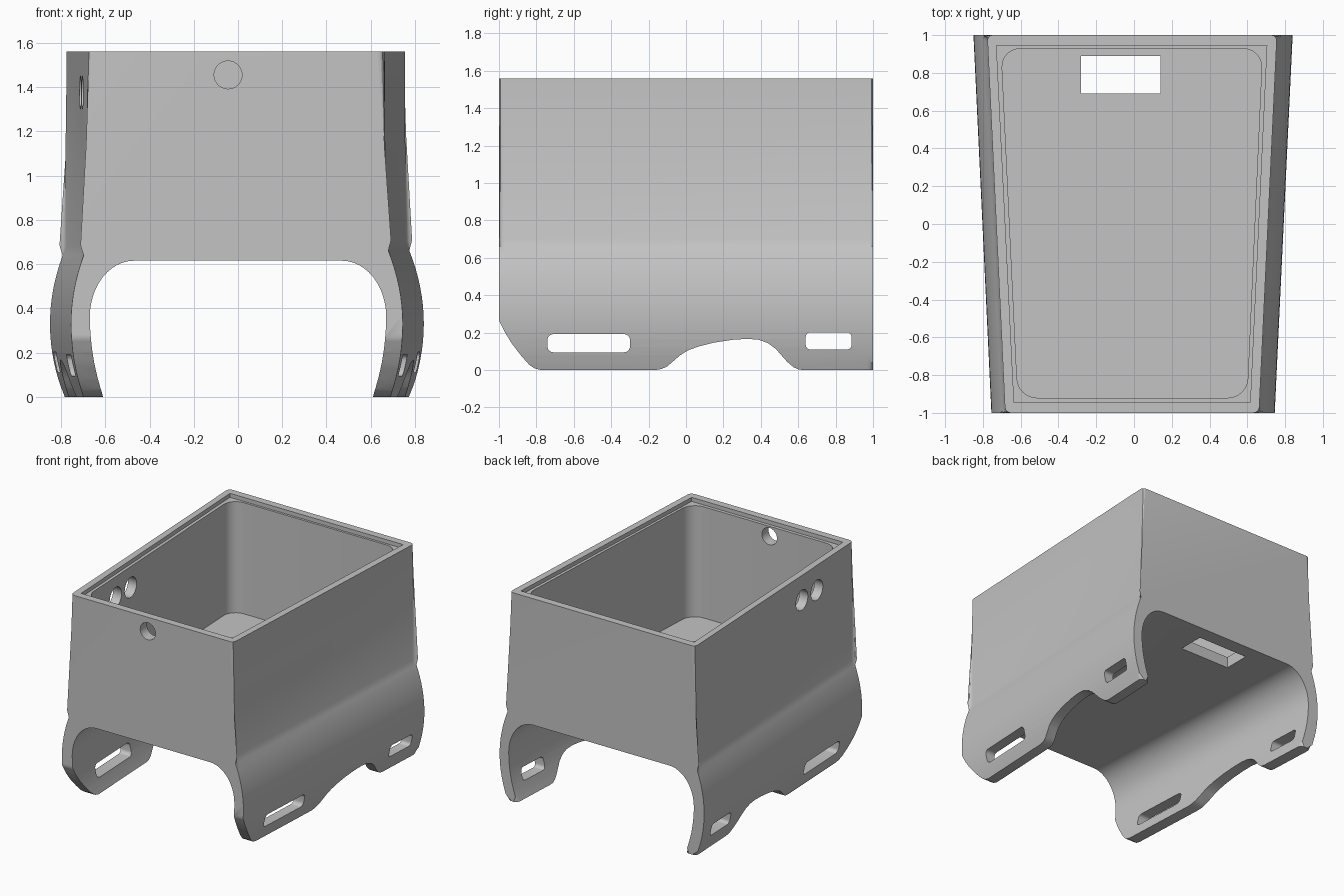
import bpy, bmesh, math
from mathutils import Matrix, Vector

cube = bpy.data.objects.get("Cube")
if cube:
    bpy.data.objects.remove(cube, do_unlink=True)

grey = bpy.data.materials.new("plain grey")
grey.use_nodes = True
colour = (0.55, 0.55, 0.55, 1)
grey.diffuse_color = colour
grey.node_tree.nodes["Principled BSDF"].inputs["Base Color"].default_value = colour

TOP = 1.56
FLARE = 0.095      # how much further out each side is at the back
FLOOR = 0.70


def make_object(name, bm):
    bmesh.ops.recalc_face_normals(bm, faces=bm.faces)
    mesh = bpy.data.meshes.new(name)
    bm.to_mesh(mesh)
    bm.free()
    mesh.materials.append(grey)
    obj = bpy.data.objects.new(name, mesh)
    bpy.context.collection.objects.link(obj)
    return obj


def solid(name, ring_a, ring_b, radius=0, segments=6, pick=None):
    """Join two matching rings; round the picked edges (default: the joining ones)."""
    bm = bmesh.new()
    a = [bm.verts.new(p) for p in ring_a]
    b = [bm.verts.new(p) for p in ring_b]
    n = len(a)
    bm.faces.new(a)
    bm.faces.new(b)
    for i in range(n):
        j = (i + 1) % n
        bm.faces.new((a[i], a[j], b[j], b[i]))
    if radius:
        side = set(a)
        if pick is None:
            pick = lambda e: (e.verts[0] in side) != (e.verts[1] in side)
        bmesh.ops.bevel(bm, geom=[e for e in bm.edges if pick(e)], offset=radius,
                        segments=segments, profile=0.5, affect='EDGES')
    return make_object(name, bm)


def box(name, lo, hi, radius=0):
    """Box whose edges along x are rounded."""
    corners = [(lo[1], lo[2]), (hi[1], lo[2]), (hi[1], hi[2]), (lo[1], hi[2])]
    return solid(name, [(lo[0], y, z) for y, z in corners],
                 [(hi[0], y, z) for y, z in corners], radius)


def tapered(name, y0, y1, front, back, z0, z1, radius=0):
    """Trapezoid block; front and back are (left, right) x ranges."""
    plan = [(front[0], y0), (front[1], y0), (back[1], y1), (back[0], y1)]
    return solid(name, [(x, y, z0) for x, y in plan],
                 [(x, y, z1) for x, y in plan], radius)


def cylinder(name, centre, axis, radius, depth):
    bm = bmesh.new()
    turn = Vector((0, 0, 1)).rotation_difference(Vector(axis)).to_matrix().to_4x4()
    bmesh.ops.create_cone(bm, cap_ends=True, segments=40, radius1=radius,
                          radius2=radius, depth=depth,
                          matrix=Matrix.Translation(centre) @ turn)
    return make_object(name, bm)


# Cross-section of one side at the front: inner arch, leg, then wall
def half_section(wall, leg):
    pts = []
    for i in range(13):
        t = math.pi / 2 * (1 - i / 12)
        pts.append((0.47 + 0.2 * math.cos(t), 0.36 + 0.255 * math.sin(t)))
    for i in range(1, 10):
        k = i / 9
        pts.append((0.67 - 0.07 * k * k, 0.36 * (1 - k)))
    join = 0.33 + math.sqrt((leg - wall) / 0.6)
    for i in range(18):
        z = join * i / 17
        pts.append((leg - 0.6 * (z - 0.33) ** 2, z))
    pts.append((wall, TOP))
    return pts


right = half_section(0.662, 0.745)
left = [(-x, z) for x, z in reversed(half_section(0.682, 0.755))]
section = right + left
front_ring = [(x, -1, z) for x, z in section]
back_ring = [(x + math.copysign(FLARE, x), 1, z) for x, z in section]


def end_edge(e):
    p, q = (v.co for v in e.verts)
    flat = abs(p.z - q.z) < 1e-4 and (p.z < 0.01 or p.z > TOP - 0.01)
    return abs(p.y - q.y) < 1e-4 and not flat


body = solid("saddle_box", front_ring, back_ring, 0.03, 4, end_edge)

# Hollow, lid ledge and floor opening
cutters = [
    tapered("pocket_cutter", -0.92, 0.928, (-0.615, 0.598), (-0.703, 0.68), FLOOR, 2, 0.1),
    tapered("lid_ledge_cutter", -0.945, 0.945, (-0.635, 0.615), (-0.728, 0.703), TOP - 0.03, 2),
    box("floor_opening_cutter", (-0.28, 0.69, 0.5), (0.14, 0.89, 0.8)),
]

# Round cable holes
cutters.append(cylinder("front_hole_cutter", (-0.045, -0.97, 1.455), (0, 1, 0), 0.063, 0.3))
for y in (-0.35, -0.54):
    cutters.append(cylinder("side_hole_cutter", (-0.7, y, 1.375), (1, 0, 0), 0.075, 0.3))

# Strap slots through both legs
cutters.append(box("front_slot_cutter", (-1, -0.74, 0.095), (1, -0.30, 0.192), 0.03))
cutters.append(box("back_slot_cutter", (-1, 0.64, 0.11), (1, 0.885, 0.202), 0.025))

# Shaped lower edges of the legs
corner_curve = [(-1.1, 0.5), (-1.02, 0.31), (-1, 0.265), (-0.97, 0.205), (-0.93, 0.14),
                (-0.88, 0.075), (-0.84, 0.03), (-0.81, 0.009), (-0.77, -0.001)]
scallop_curve = [(-0.17, -0.001), (-0.13, 0.006), (-0.1, 0.02), (-0.03, 0.08), (0.01, 0.105),
                 (0.07, 0.127), (0.15, 0.147), (0.25, 0.162), (0.33, 0.167), (0.39, 0.162),
                 (0.44, 0.143), (0.48, 0.113), (0.54, 0.045), (0.575, 0.015),
                 (0.6, 0.004), (0.63, -0.001)]
for name, curve in (("corner_cutter", corner_curve), ("scallop_cutter", scallop_curve)):
    outline = curve + [(curve[-1][0], -0.2), (curve[0][0], -0.2)]
    cutters.append(solid(name, [(-1, y, z) for y, z in outline],
                         [(1, y, z) for y, z in outline]))

# Cut everything out of the body
bpy.ops.object.select_all(action='DESELECT')
bpy.context.view_layer.objects.active = body
body.select_set(True)
for cutter in cutters:
    cutter.hide_render = True
    mod = body.modifiers.new(cutter.name, 'BOOLEAN')
    mod.operation = 'DIFFERENCE'
    mod.solver = 'EXACT'
    mod.object = cutter
    bpy.ops.object.modifier_apply(modifier=mod.name)
for cutter in cutters:
    bpy.data.objects.remove(cutter, do_unlink=True)

bpy.ops.object.shade_smooth_by_angle(angle=math.radians(30))
